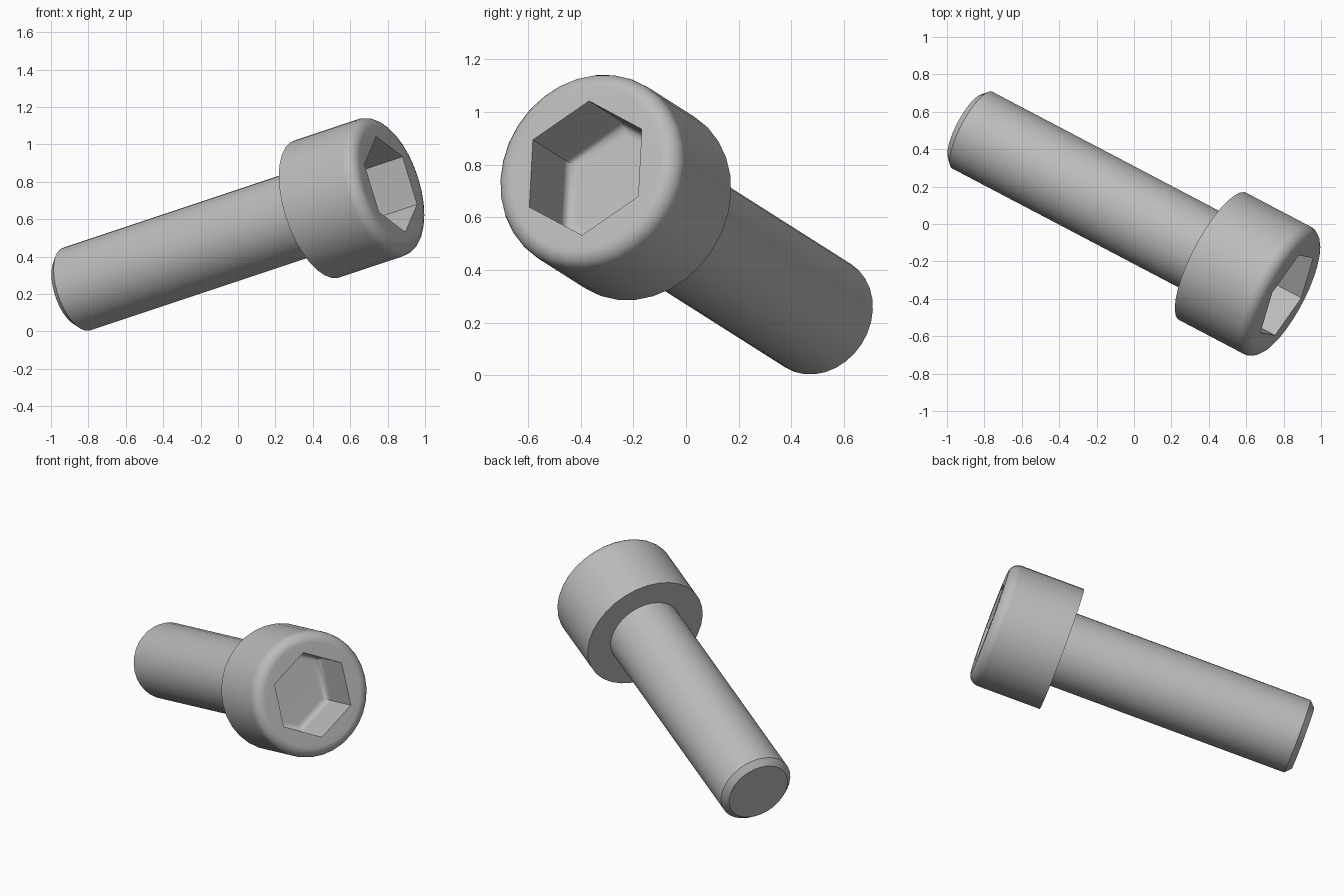
import bpy, bmesh, math
from mathutils import Matrix, Vector

if "Cube" in bpy.data.objects:
    bpy.data.objects.remove(bpy.data.objects["Cube"])

STEEL = bpy.data.materials.new("plain grey steel")
STEEL.use_nodes = True
GREY = (0.5, 0.5, 0.5, 1)
STEEL.diffuse_color = GREY
STEEL.node_tree.nodes["Principled BSDF"].inputs["Base Color"].default_value = GREY

# Screw frame: local z runs along the axis towards the head, x to a socket corner
axis = Vector((0.849, -0.446, 0.283)).normalized()
corner = Vector((-0.082, 0.015, 0.26))
corner = (corner - axis * corner.dot(axis)).normalized()
FRAME = Matrix((corner, axis.cross(corner), axis)).transposed().to_4x4()
FRAME.translation = (0.422, -0.174, 0.655)

SHAFT_R, SHAFT_LEN, CHAMFER = 0.2325, 1.55, 0.036
HEAD_R, HEAD_H, FILLET = 0.386, 0.465, 0.065
SOCKET_R, SOCKET_D, SOCKET_FILLET = 0.267, 0.31, 0.038


def loft(bm, profile, sides):
    """Skin rings of the given (radius, height) pairs; return the rings."""
    rings = []
    for r, z in profile:
        rings.append([bm.verts.new((r * math.cos(math.tau * i / sides),
                                    r * math.sin(math.tau * i / sides), z))
                      for i in range(sides)])
    for a, b in zip(rings, rings[1:]):
        for i in range(sides):
            j = (i + 1) % sides
            bm.faces.new((a[i], a[j], b[j], b[i]))
    return rings


def ring_edges(bm, ring):
    return [bm.edges.get((ring[i - 1], ring[i])) for i in range(len(ring))]


def finish(bm, name):
    bmesh.ops.recalc_face_normals(bm, faces=bm.faces)
    mesh = bpy.data.meshes.new(name)
    bm.to_mesh(mesh)
    bm.free()
    mesh.materials.append(STEEL)
    obj = bpy.data.objects.new(name, mesh)
    bpy.context.collection.objects.link(obj)
    obj.matrix_world = FRAME
    bpy.ops.object.select_all(action="DESELECT")
    obj.select_set(True)
    bpy.context.view_layer.objects.active = obj
    bpy.ops.object.shade_smooth_by_angle(angle=math.radians(30))
    obj.modifiers.new("flat caps", "WEIGHTED_NORMAL").keep_sharp = True


def quarter(steps):
    return [math.pi / 2 * k / steps for k in range(steps + 1)]


# Shaft with a chamfered tip
bm = bmesh.new()
rings = loft(bm, [(SHAFT_R - CHAMFER, -SHAFT_LEN),
                  (SHAFT_R, -SHAFT_LEN + CHAMFER),
                  (SHAFT_R, 0.02)], 32)
bm.faces.new(rings[0])
bm.faces.new(rings[-1])
finish(bm, "shaft")

# Head: cylinder with a rounded top rim
bm = bmesh.new()
rim = [(HEAD_R - FILLET * (1 - math.cos(t)),
        HEAD_H - FILLET * (1 - math.sin(t))) for t in quarter(6)]
outer = loft(bm, [(HEAD_R, 0)] + rim, 32)
bm.faces.new(outer[0])

# Hexagonal socket with a rounded floor edge
inset = SOCKET_FILLET / math.cos(math.pi / 6)
floor = [(SOCKET_R - inset * (1 - math.cos(t)),
          HEAD_H - SOCKET_D + SOCKET_FILLET * (1 - math.sin(t)))
         for t in quarter(5)]
socket = loft(bm, [(SOCKET_R, HEAD_H)] + floor, 6)
bm.faces.new(socket[-1])

# Flat top face between the rim and the socket
bmesh.ops.triangle_fill(bm, use_beauty=True,
                        edges=ring_edges(bm, outer[-1]) + ring_edges(bm, socket[0]))
finish(bm, "socket_head")
